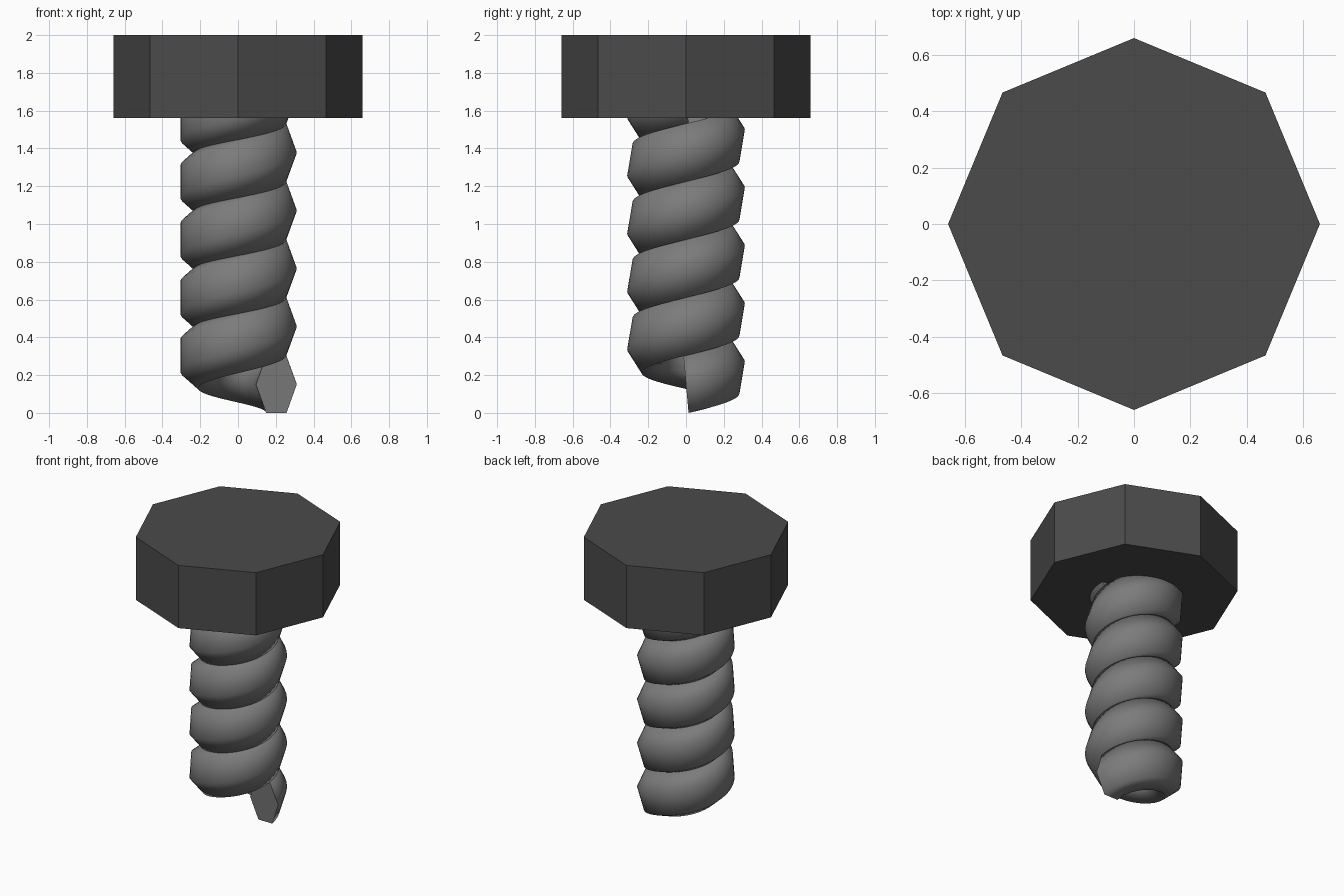
import bpy, bmesh, math
from mathutils import Vector

if "Cube" in bpy.data.objects:
    bpy.data.objects.remove(bpy.data.objects["Cube"])


def material(name, value):
    m = bpy.data.materials.new(name)
    m.diffuse_color = (value, value, value, 1)
    m.use_nodes = True
    m.node_tree.nodes["Principled BSDF"].inputs["Base Color"].default_value = m.diffuse_color
    return m


def make_object(name, bm, mat):
    bmesh.ops.recalc_face_normals(bm, faces=bm.faces)
    mesh = bpy.data.meshes.new(name)
    bm.to_mesh(mesh)
    bm.free()
    mesh.materials.append(mat)
    obj = bpy.data.objects.new(name, mesh)
    bpy.context.collection.objects.link(obj)
    return obj


dark_steel = material("dark steel", 0.07)
grey_steel = material("grey steel", 0.2)

# Octagonal bolt head
bm = bmesh.new()
base = [bm.verts.new((0.66 * math.cos(i * math.pi / 4), 0.66 * math.sin(i * math.pi / 4), 1.56))
        for i in range(8)]
face = bm.faces.new(base)
top = bmesh.ops.extrude_face_region(bm, geom=[face])["geom"]
bmesh.ops.translate(bm, vec=(0, 0, 0.44), verts=[v for v in top if isinstance(v, bmesh.types.BMVert)])
make_object("bolt_head", bm, dark_steel)

# Threaded shaft: a hexagonal section, stretched upward, swept along a helix.
# The section rolls by one side for every turn.
COIL_R, TUBE_R, PITCH, STRETCH = 0.207, 0.108, 0.307, 1.62
TURNS, STEPS, SIDES = 5, 48, 6
slope = math.atan(PITCH / STRETCH / (2 * math.pi * COIL_R))
bm = bmesh.new()
rings = []
for i in range(TURNS * STEPS + 1):
    turn = i / STEPS
    a = 2 * math.pi * turn
    out = Vector((math.cos(a), math.sin(a), 0))
    up = Vector((math.sin(a) * math.sin(slope), -math.cos(a) * math.sin(slope), math.cos(slope)))
    ring = []
    for k in range(SIDES):
        b = 2 * math.pi * (k + turn) / SIDES
        p = out * (COIL_R + TUBE_R * math.cos(b)) + up * (TUBE_R * math.sin(b))
        ring.append(bm.verts.new((p.x - 0.004, p.y, 0.15 + PITCH * turn + p.z * STRETCH)))
    rings.append(ring)
for r0, r1 in zip(rings, rings[1:]):
    for k in range(SIDES):
        j = (k + 1) % SIDES
        bm.faces.new((r0[k], r0[j], r1[j], r1[k])).smooth = True
# Flat end caps
for ring in (rings[0], rings[-1]):
    cap = bm.faces.new(ring)
    for e in cap.edges:
        e.smooth = False
make_object("thread_coil", bm, grey_steel)
